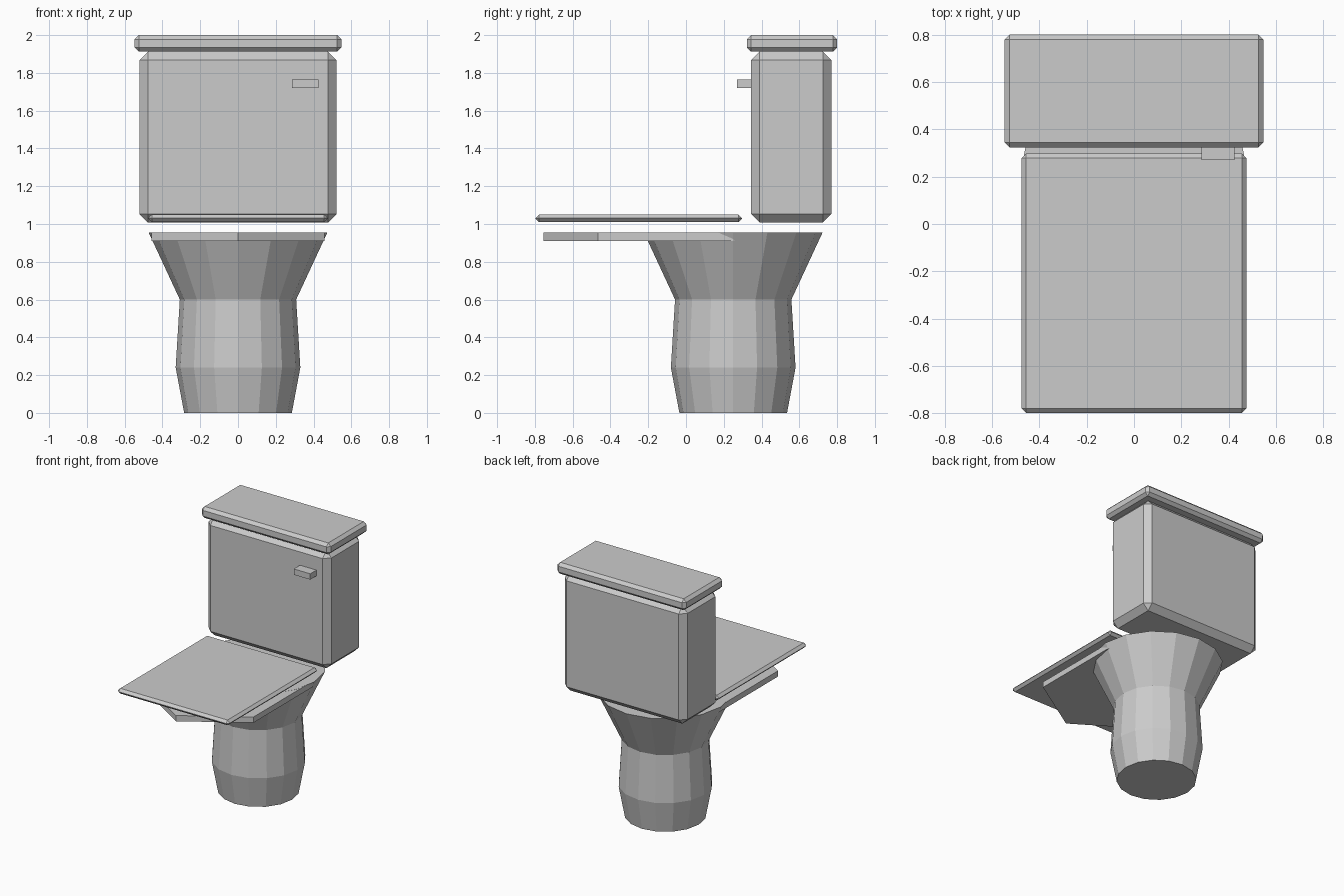
import bpy, bmesh, math

old = bpy.data.objects.get("Cube")
if old:
    bpy.data.objects.remove(old, do_unlink=True)

GREY = (0.6, 0.6, 0.6, 1.0)
mat = bpy.data.materials.new("light_grey_ceramic")
mat.use_nodes = True
mat.diffuse_color = GREY
mat.node_tree.nodes["Principled BSDF"].inputs["Base Color"].default_value = GREY


def finish(name, bm):
    """Turn a bmesh into a flat-shaded object."""
    bmesh.ops.recalc_face_normals(bm, faces=bm.faces)
    mesh = bpy.data.meshes.new(name)
    bm.to_mesh(mesh)
    bm.free()
    mesh.materials.append(mat)
    obj = bpy.data.objects.new(name, mesh)
    bpy.context.collection.objects.link(obj)
    return obj


def box(name, low, high, chamfer=0):
    """Box between two corners with optional chamfered edges."""
    bm = bmesh.new()
    bmesh.ops.create_cube(bm, size=1)
    for v in bm.verts:
        v.co = [(a + b) / 2 + c * (b - a) for a, b, c in zip(low, high, v.co)]
    obj = finish(name, bm)
    if chamfer:
        mod = obj.modifiers.new("chamfer", 'BEVEL')
        mod.width = chamfer
        mod.segments = 1
    return obj


def lathe(name, profile, centre_y, sides):
    """Stack of polygon rings given as (radius, height), closed at both ends."""
    bm = bmesh.new()
    rings = []
    for r, z in profile:
        angles = [2 * math.pi * i / sides for i in range(sides)]
        rings.append([bm.verts.new((r * math.cos(a), centre_y + r * math.sin(a), z))
                      for a in angles])
    for lower, upper in zip(rings, rings[1:]):
        for i in range(sides):
            j = (i + 1) % sides
            bm.faces.new((lower[i], lower[j], upper[j], upper[i]))
    bm.faces.new(rings[0])
    bm.faces.new(rings[-1])
    return finish(name, bm)


def slab(name, half_outline, bottom, top):
    """Extruded outline mirrored across x = 0."""
    outline = half_outline + [(-x, y) for x, y in reversed(half_outline) if x]
    bm = bmesh.new()
    face = bm.faces.new([bm.verts.new((x, y, bottom)) for x, y in outline])
    new = bmesh.ops.extrude_face_region(bm, geom=[face])["geom"]
    bmesh.ops.translate(bm, vec=(0, 0, top - bottom),
                        verts=[g for g in new if isinstance(g, bmesh.types.BMVert)])
    return finish(name, bm)


# Pedestal flaring into the bowl
lathe("pedestal_bowl", [(0.285, 0), (0.33, 0.24), (0.308, 0.6), (0.473, 0.955)], 0.25, 16)

# Pointed rim plate running forward from the bowl
slab("bowl_rim", [(0, -0.755), (0.457, -0.465), (0.457, 0.25), (0.3, 0.5)], 0.91, 0.954)

# Closed seat cover
box("seat_cover", (-0.475, -0.797, 1.01), (0.475, 0.297, 1.05), 0.019)

# Water tank, its lid and the flush handle
box("tank", (-0.522, 0.345, 1.008), (0.522, 0.77, 1.912), 0.045)
box("tank_lid", (-0.547, 0.323, 1.912), (0.547, 0.8, 2.0), 0.022)
box("flush_handle", (0.285, 0.27, 1.72), (0.425, 0.36, 1.765))
